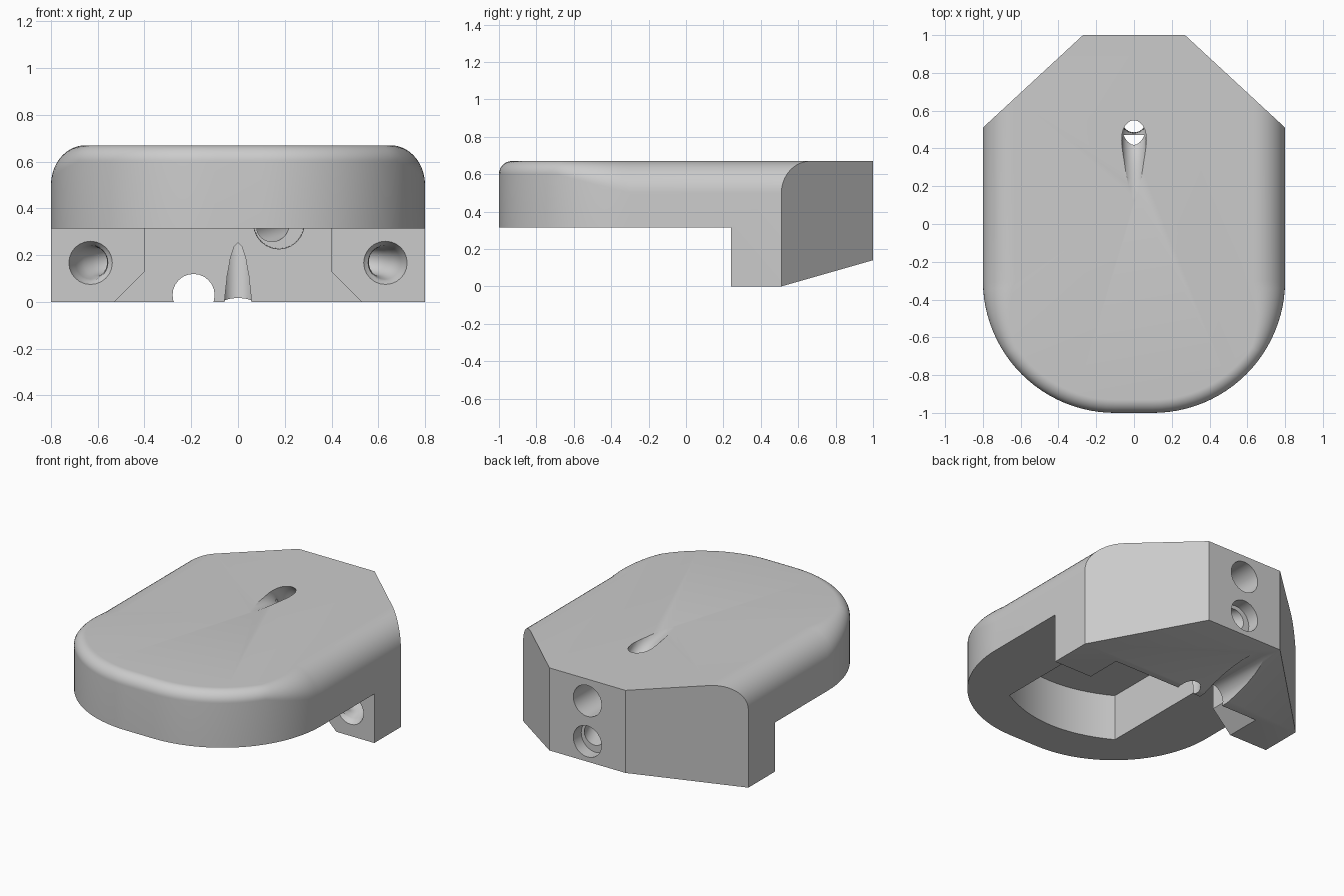
import bpy, bmesh, math
from mathutils import Vector

if "Cube" in bpy.data.objects:
    bpy.data.objects.remove(bpy.data.objects["Cube"])

grey = bpy.data.materials.new("light_grey")
grey.diffuse_color = (0.6, 0.6, 0.6, 1)
grey.use_nodes = True
grey.node_tree.nodes["Principled BSDF"].inputs["Base Color"].default_value = grey.diffuse_color


def make(name, rings):
    """Closed solid lofted through rings of equal point count."""
    bm = bmesh.new()
    loops = [[bm.verts.new(p) for p in ring] for ring in rings]
    n = len(loops[0])
    for a, b in zip(loops, loops[1:]):
        for i in range(n):
            j = (i + 1) % n
            bm.faces.new((a[i], a[j], b[j], b[i]))
    bm.faces.new(loops[0][::-1])
    bm.faces.new(loops[-1])
    bmesh.ops.recalc_face_normals(bm, faces=bm.faces)
    me = bpy.data.meshes.new(name)
    bm.to_mesh(me)
    bm.free()
    ob = bpy.data.objects.new(name, me)
    me.materials.append(grey)
    bpy.context.collection.objects.link(ob)
    return ob


def prism(axis, pts, lo, hi):
    def place(p, d):
        q = list(p)
        q.insert(axis, d)
        return q
    return make("cutter", [[place(p, d) for p in pts] for d in (lo, hi)])


def tube(path, radii, normal, smooth=5, sides=24):
    """Round tube along a planar path, smoothed by Catmull-Rom."""
    P = [Vector(p) for p in path]
    pts = []
    if smooth > 1:
        E = [2 * P[0] - P[1]] + P + [2 * P[-1] - P[-2]]
        for i in range(1, len(E) - 2):
            a, b, c, d = E[i - 1:i + 3]
            for k in range(smooth):
                t = k / smooth
                pts.append(0.5 * (2 * b + (c - a) * t + (2 * a - 5 * b + 4 * c - d) * t * t
                                  + (3 * b - a - 3 * c + d) * t ** 3))
        pts.append(P[-1])
    else:
        pts = P
    rings = []
    n = Vector(normal).normalized()
    for i, p in enumerate(pts):
        t = (pts[min(i + 1, len(pts) - 1)] - pts[max(i - 1, 0)]).normalized()
        v = t.cross(n).normalized()
        f = i / (len(pts) - 1) * (len(radii) - 1)
        k = min(int(f), len(radii) - 2)
        r = radii[k] + (radii[k + 1] - radii[k]) * (f - k)
        rings.append([p + r * (math.cos(a) * n + math.sin(a) * v)
                      for a in [2 * math.pi * s / sides for s in range(sides)]])
    return make("cutter", rings)


# Body: rounded front outline, top edge fillet large on sides and small in front
outline = [((0.8, 1.2), (-1, 0), 0.17)]
for side in (1, -1):
    steps = range(25) if side == 1 else range(24, -1, -1)
    for k in steps:
        a = math.radians(90 * k / 24)
        c, s = math.cos(a), math.sin(a)
        r = 0.07 + 0.10 * max(0, 1 - k / 9)
        outline.append(((side * (0.1 + 0.7 * c), -0.3 - 0.7 * s), (-side * c, s), r))
outline.append(((-0.8, 1.2), (1, 0), 0.17))
rings = [[(p[0], p[1], 0) for p, n, r in outline]]
for k in range(13):
    a = math.radians(90 * k / 12)
    rings.append([(p[0] + n[0] * r * (1 - math.cos(a)), p[1] + n[1] * r * (1 - math.cos(a)),
                   0.67 - r + r * math.sin(a)) for p, n, r in outline])
body = make("housing_body", rings)

cutters = []
# Rear face and rear corner chamfers
cutters.append(prism(2, [(-1, 1), (1, 1), (1, 1.5), (-1, 1.5)], -1, 1))
for s in (1, -1):
    cutters.append(prism(2, [(s * 0.8 + s * 0.212, 0.314), (s * 0.164, 1.098),
                             (s * 0.8, 1.6), (s * 1.4, 0.9)], -1, 1.1))
# Sloped underside at the rear, raised underside at the front
cutters.append(prism(0, [(0.51, 0), (1.3, 0.2257), (1.3, -0.4), (0.51, -0.4)], -1.1, 1.1))
cutters.append(prism(0, [(-1.3, -0.3), (0.24, -0.3), (0.24, 0.315), (-1.3, 0.315)], -1.15, 1.15))
# Pocket with curved front wall, and its flared lower channel
front = [(0.4 * u / 8, -0.76 + 0.11 * (u / 8) ** 2) for u in range(-8, 9)]
cutters.append(prism(2, front + [(0.4, 0.47), (-0.4, 0.47)], -0.2, 0.61))
cutters.append(prism(1, [(-0.63, -0.1), (0.63, -0.1), (0.4, 0.13), (-0.4, 0.13)], 0.1, 0.47))
# Curved slot from the top down to the pocket wall
cutters.append(tube([(0, -0.1, 0.75), (0, 0.2, 0.728), (0, 0.4, 0.69), (0, 0.52, 0.6),
                     (0, 0.55, 0.42), (0, 0.535, 0.25), (0, 0.5, 0), (0, 0.48, -0.12)],
                    (0.065, 0.065), (1, 0, 0)))
# Straight groove along the underside
cutters.append(tube([(-0.19, 0.4, 0.03), (-0.19, 1.1, 0.03)], (0.09, 0.09), (0, 0, 1), 1))
# Rear holes: blind upper hole, lower stepped hole running to the pocket
cutters.append(tube([(0, 1.1, 0.53), (0, 0.7, 0.53)], (0.1, 0.1), (0, 0, 1), 1))
cutters.append(tube([(0, 1.1, 0.27), (0, 0.92, 0.27)], (0.1, 0.1), (1, 0, 0), 1))
cutters.append(tube([(-0.02, 1.0, 0.27), (0.185, 0.44, 0.335)], (0.065, 0.065), (0, 0.115, 1), 1))
cutters.append(tube([(0.175, 0.4, 0.335), (0.175, 0.54, 0.335)], (0.11, 0.107), (0, 0, 1), 1))
# Curved holes from each front foot into the channel
for s in (1, -1):
    cutters.append(tube([(s * 0.63, 0.2, 0.167), (s * 0.63, 0.27, 0.168), (s * 0.60, 0.33, 0.172),
                         (s * 0.52, 0.37, 0.18), (s * 0.36, 0.375, 0.187)],
                        (0.115, 0.075, 0.06, 0.055, 0.055), (0, 0, 1)))

# Apply all cuts
bpy.context.view_layer.objects.active = body
body.select_set(True)
for c in cutters:
    c.hide_render = True
    m = body.modifiers.new("cut", 'BOOLEAN')
    m.operation = 'DIFFERENCE'
    m.solver = 'EXACT'
    m.object = c
    bpy.ops.object.modifier_apply(modifier=m.name)
    bpy.data.objects.remove(c, do_unlink=True)
bpy.ops.object.shade_smooth_by_angle(angle=math.radians(30))

# Centre on the frame
body.location = (0, 0, 0)
